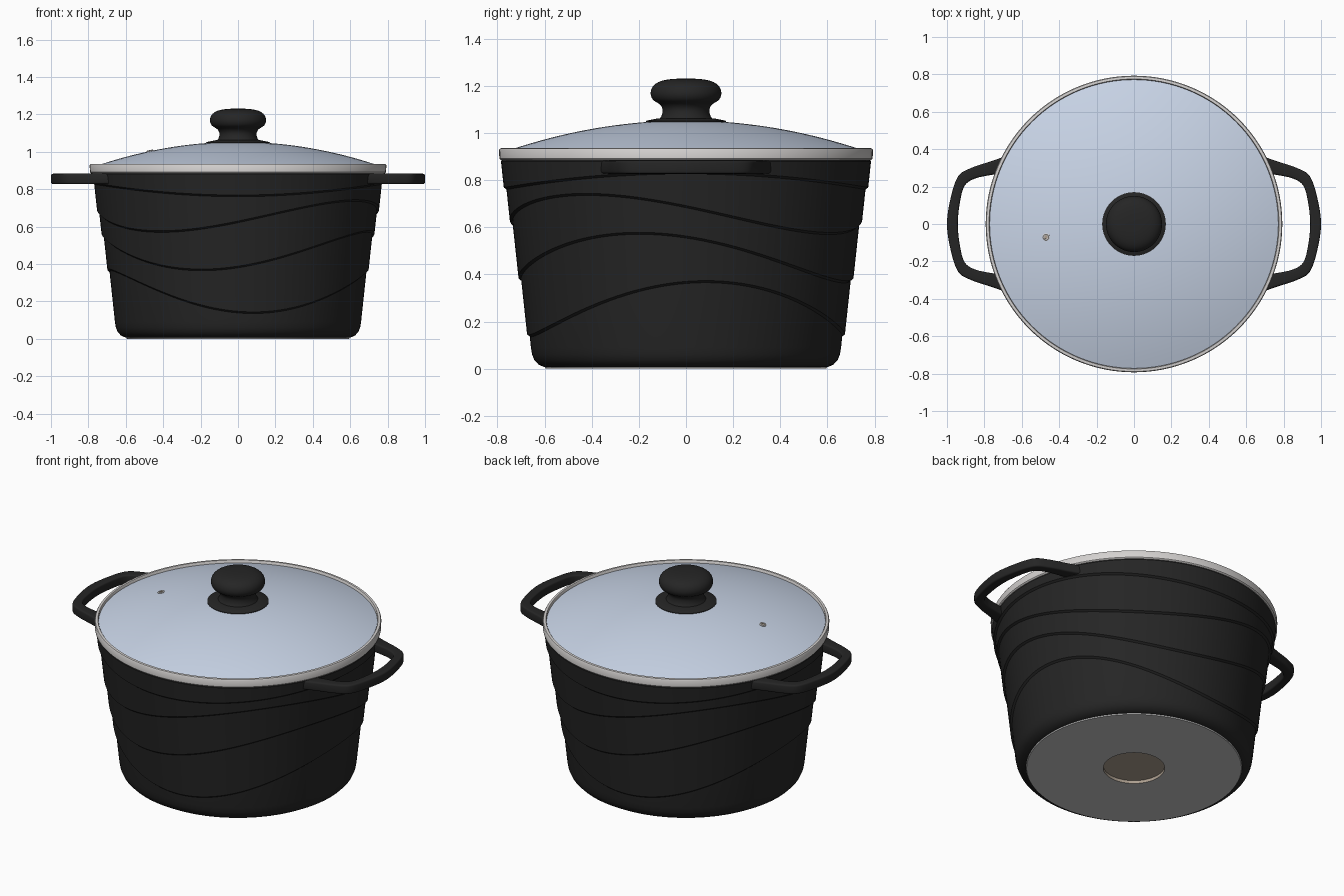
import bpy, bmesh, math
from math import sin, cos, pi, radians
from mathutils import Vector

if "Cube" in bpy.data.objects:
    bpy.data.objects.remove(bpy.data.objects["Cube"])

SEG = 128


def material(name, rgb):
    m = bpy.data.materials.new(name)
    m.use_nodes = True
    m.diffuse_color = (*rgb, 1)
    m.node_tree.nodes["Principled BSDF"].inputs["Base Color"].default_value = (*rgb, 1)
    return m


BLACK = material("black silicone", (0.0185, 0.0185, 0.0185))
GLASS = material("pale blue glass", (0.59, 0.67, 0.81))
STEEL = material("brushed steel", (0.66, 0.64, 0.63))
GREY = material("grey base metal", (0.57, 0.57, 0.57))
BROWN = material("brown base centre", (0.42, 0.35, 0.28))


def loft(name, rings, mats, closed=False, cap=False, angle=35, rule=None):
    """Skin a list of closed rings of points."""
    bm = bmesh.new()
    rows = [[bm.verts.new(p) for p in ring] for ring in rings]
    pairs = list(zip(rows, rows[1:]))
    if closed:
        pairs.append((rows[-1], rows[0]))
    for a, b in pairs:
        n = len(a)
        for i in range(n):
            j = (i + 1) % n
            bm.faces.new((a[i], a[j], b[j], b[i]))
    if cap:
        bm.faces.new(rows[0])
        bm.faces.new(rows[-1])
    bmesh.ops.remove_doubles(bm, verts=bm.verts, dist=1e-5)
    bmesh.ops.recalc_face_normals(bm, faces=bm.faces)
    if rule:
        for f in bm.faces:
            f.material_index = rule(f.calc_center_median())
    me = bpy.data.meshes.new(name)
    bm.to_mesh(me)
    bm.free()
    for m in mats:
        me.materials.append(m)
    ob = bpy.data.objects.new(name, me)
    bpy.context.collection.objects.link(ob)
    bpy.ops.object.select_all(action='DESELECT')
    ob.select_set(True)
    bpy.context.view_layer.objects.active = ob
    bpy.ops.object.shade_smooth_by_angle(angle=radians(angle))
    return ob


def circle(r, z, n=SEG):
    return [(r * cos(2 * pi * i / n), r * sin(2 * pi * i / n), z) for i in range(n)]


def lathe(name, profile, mats, n=SEG, **kw):
    return loft(name, [circle(r, z, n) for r, z in profile], mats, **kw)


def smooth_path(pts, steps=8):
    """Catmull-Rom curve through the points."""
    p = [Vector(q) for q in pts]
    p = [2 * p[0] - p[1]] + p + [2 * p[-1] - p[-2]]
    out = []
    for a, b, c, d in zip(p, p[1:], p[2:], p[3:]):
        for k in range(steps):
            t = k / steps
            out.append(0.5 * (2 * b + (c - a) * t + (2 * a - 5 * b + 4 * c - d) * t * t
                              + (3 * b - a - 3 * c + d) * t ** 3))
    return out + [p[-2]]


# Pot: tapered wall that steps outward above each of four wavy lines
WAVES = [(0.25, 0.115, 7), (0.467, 0.103, -16), (0.652, 0.083, -34), (0.793, 0.033, 0)]
STEP = 0.0105


def wall(z, band):
    return 0.648 + 0.108 * z + STEP * band


def wave_ring(wave, band, lift):
    mid, amp, turn = wave
    ring = []
    for i in range(SEG):
        a = 2 * pi * i / SEG
        z = mid + amp * cos(2 * (a - radians(turn))) + lift
        r = wall(z, band)
        ring.append((r * cos(a), r * sin(a), z))
    return ring


rings = [circle(r, z) for r, z in
         [(0.585, 0.005), (0.602, 0.007), (0.626, 0.018), (0.643, 0.036), (0.653, 0.060), (0.658, 0.090)]]
for band, wave in enumerate(WAVES):
    rings += [wave_ring(wave, band, 0), wave_ring(wave, band + 1, 0.009)]
rings += [circle(r, z) for r, z in
          [(wall(0.88, 4), 0.88), (0.78, 0.887), (0.745, 0.887), (0.64, 0.1), (0.6, 0.06), (0, 0.06)]]
loft("pot_body", rings, [BLACK])

# Base plate with a shallow round recess
lathe("base_plate", [(0.6, 0.012), (0.594, 0), (0.17, 0), (0.17, 0.018), (0, 0.018)],
      [GREY, BROWN], rule=lambda c: int(math.hypot(c.x, c.y) < 0.171))

# Side handles: flat rounded bar between an outer and an inner outline
half_outer = [(0.68, 0.365), (0.765, 0.335), (0.87, 0.30), (0.94, 0.255), (0.98, 0.14)]
half_inner = [(0.68, 0.275), (0.765, 0.262), (0.85, 0.243), (0.905, 0.205), (0.93, 0.12)]


def outline(half, mid):
    return smooth_path(half + [(mid, 0)] + [(x, -y) for x, y in reversed(half)])


for side, name in ((1, "left_handle"), (-1, "right_handle")):
    bars = []
    for o, i in zip(outline(half_outer, 1.0), outline(half_inner, 0.942)):
        c, h = (o + i) / 2, (o - i) / 2
        ring = []
        for k in range(24):
            a = 2 * pi * k / 24
            u = math.copysign(abs(cos(a)) ** 0.35, cos(a))
            v = math.copysign(abs(sin(a)) ** 0.35, sin(a))
            p = c + h * u
            ring.append((side * p.x, side * p.y, 0.855 + 0.028 * v))
        bars.append(ring)
    loft(name, bars, [BLACK], cap=True, angle=50)

# Lid: steel rim band and domed glass
lathe("lid_rim", [(0.74, 0.885), (0.786, 0.885), (0.792, 0.891), (0.793, 0.928), (0.789, 0.935),
                  (0.775, 0.936), (0.772, 0.932), (0.771, 0.905), (0.74, 0.905)],
      [STEEL], closed=True)


def dome(r):
    return 1.053 - 0.133 * (r / 0.772) ** 2


lathe("glass_lid", [(0.772 * k / 20, dome(0.772 * k / 20)) for k in range(20, -1, -1)], [GLASS])

# Knob: sloping flange, waisted neck and rounded head
lathe("knob_flange", [(0.17, 1.04), (0.17, 1.05), (0.165, 1.053), (0.12, 1.062), (0, 1.064)], [BLACK])
head = smooth_path([(0.114, 1.055), (0.102, 1.078), (0.100, 1.102), (0.112, 1.122), (0.14, 1.141),
                    (0.15, 1.168), (0.14, 1.198), (0.11, 1.219), (0.06, 1.229), (0, 1.231)], 4)
lathe("knob", [(max(p.x, 0), p.y) for p in head], [BLACK])

# Steam vent: small eyelet on the glass
vx, vy = -0.47, -0.07
vz = dome(math.hypot(vx, vy))
eyelet = lathe("vent_eyelet", [(0.020, -0.005), (0.020, 0.003), (0.015, 0.006), (0.009, 0.004), (0.009, 0.001), (0, 0.001)],
               [STEEL, BROWN], n=24, rule=lambda c: int(math.hypot(c.x, c.y) < 0.0091))
eyelet.location = (vx, vy, vz)
eyelet.rotation_euler = (0.04, -0.21, 0)
